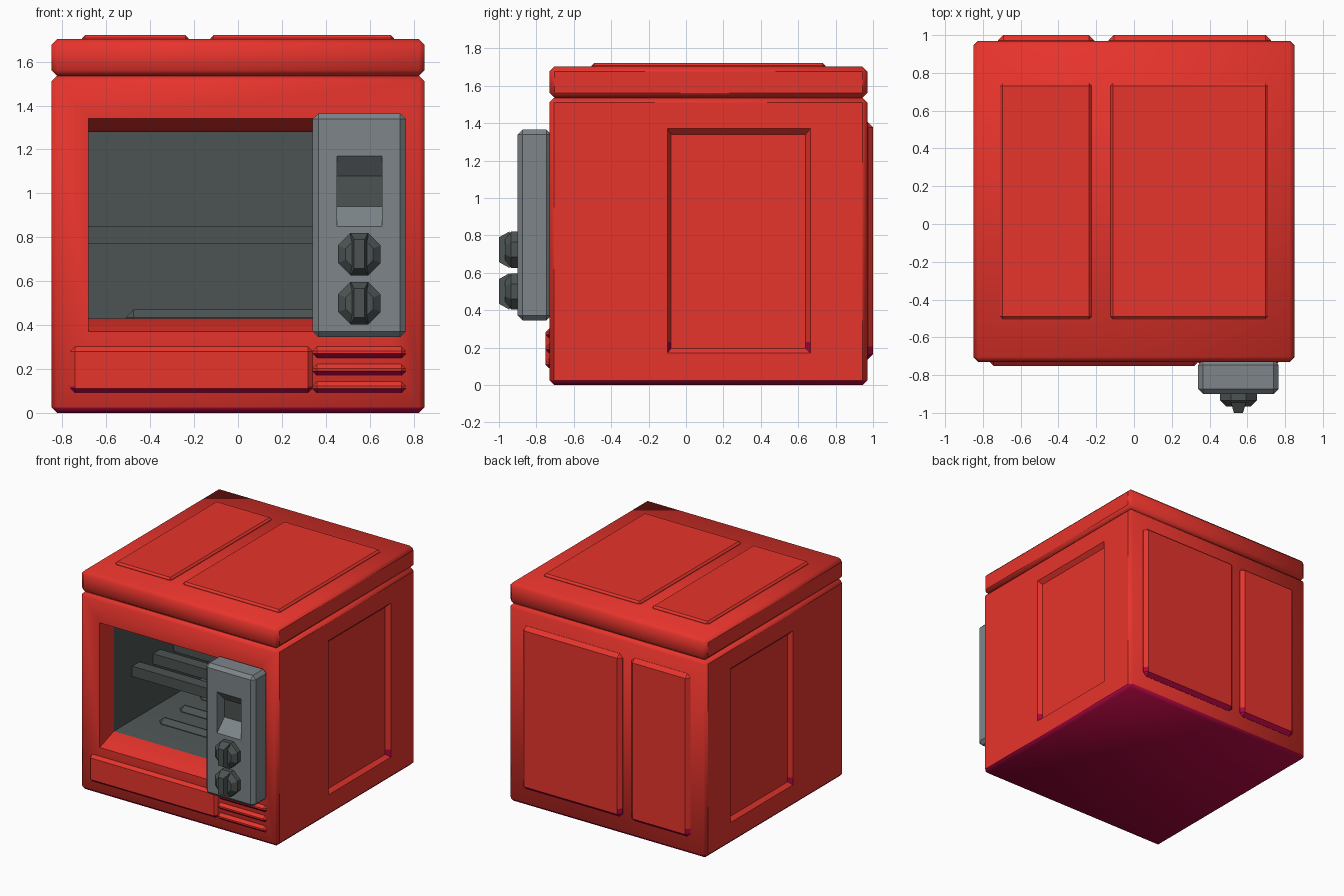
import bpy, bmesh, math
from mathutils import Vector, Matrix

if "Cube" in bpy.data.objects:
    bpy.data.objects.remove(bpy.data.objects["Cube"])


def material(name, rgb):
    m = bpy.data.materials.new(name)
    m.diffuse_color = (*rgb, 1)
    m.use_nodes = True
    m.node_tree.nodes["Principled BSDF"].inputs["Base Color"].default_value = m.diffuse_color
    return m


RED = material("red enamel", (0.80, 0.034, 0.025))
MAROON = material("maroon underside", (0.42, 0.002, 0.052))
GREY = material("light grey", (0.205, 0.235, 0.25))
DARK = material("dark grey", (0.072, 0.087, 0.085))


def new_box(lo, hi, bevel):
    bm = bmesh.new()
    bmesh.ops.create_cube(bm, size=1)
    for v in bm.verts:
        v.co = Vector([lo[i] + (v.co[i] + 0.5) * (hi[i] - lo[i]) for i in range(3)])
    if bevel:
        bmesh.ops.bevel(bm, geom=bm.edges[:], offset=bevel, segments=1,
                        profile=0.5, affect='EDGES')
    return bm


def finish(bm, name, mats, smooth=False):
    bmesh.ops.recalc_face_normals(bm, faces=bm.faces[:])
    if smooth:
        for f in bm.faces:
            f.smooth = abs(f.normal.x) < 0.9
        for e in bm.edges:
            e.smooth = e.calc_face_angle(0) < math.radians(50)
    me = bpy.data.meshes.new(name)
    bm.to_mesh(me)
    bm.free()
    for m in mats:
        me.materials.append(m)
    ob = bpy.data.objects.new(name, me)
    bpy.context.collection.objects.link(ob)
    return ob


def box(name, lo, hi, mat, bevel=0.0, smooth=False):
    return finish(new_box(lo, hi, bevel), name, [mat], smooth)


def cut_at(bm, faces, z):
    """Split the given faces along a horizontal line."""
    geom = list(faces) + list({e for f in faces for e in f.edges}) \
        + list({v for f in faces for v in f.verts})
    bmesh.ops.bisect_plane(bm, geom=geom, plane_co=(0, 0, z), plane_no=(0, 0, 1))


def plate(name, lo, hi, bevel, corner=0.0):
    """Raised red plate, maroon underneath and on the lowest bit of its sloped sides."""
    bm = new_box(lo, hi, bevel)
    if corner:
        cut_at(bm, bm.faces[:], lo[2] + corner)
    bm.normal_update()
    for f in bm.faces:
        low = f.calc_center_median().z < lo[2] + corner and abs(f.normal.x) > 0.5
        f.material_index = int(f.normal.z < -0.3 or low)
    finish(bm, name, [RED, MAROON])


def sink(bm, axis, sign, steps):
    """Sink the outermost face along an axis through a series of rectangles.
    Each step: (u0, u1, v0, v1, position on axis, wall material, floor material)."""
    f = max((f for f in bm.faces if f.normal[axis] * sign > 0.9),
            key=lambda f: f.calc_area())
    a, b = [i for i in range(3) if i != axis]
    for u0, u1, v0, v1, pos, wall, floor in steps:
        ring = bmesh.ops.inset_individual(bm, faces=[f], thickness=0.01, depth=0)['faces']
        c = f.calc_center_median()
        for v in f.verts:
            u, w = (u0 if v.co[a] < c[a] else u1), (v0 if v.co[b] < c[b] else v1)
            v.co[axis], v.co[a], v.co[b] = pos, u, w
        for r in ring:
            r.material_index = wall
        f.material_index = floor
    return ring


# Cabinet with the oven chamber and a sunken panel on each side
bm = new_box((-0.85, -0.73, 0), (0.85, 0.97, 1.535), 0.025)
bm.normal_update()
for f in bm.faces:
    f.material_index = 2 if f.normal.z < -0.3 else 0
sink(bm, 1, -1, [(-0.68, 0.68, 0.37, 1.34, -0.73, 0, 0),
                 (-0.68, 0.68, 0.43, 1.28, -0.555, 0, 1),
                 (-0.68, 0.68, 0.43, 1.28, 0.60, 1, 1)])
for s in (-1, 1):
    ring = sink(bm, 0, s, [(-0.10, 0.665, 0.17, 1.37, s * 0.85, 0, 0),
                           (-0.08, 0.64, 0.195, 1.34, s * 0.82, 0, 0)])
    bm.normal_update()
    cut_at(bm, [f for f in ring if abs(f.normal.y) > 0.3], 0.23)
bm.normal_update()
for f in bm.faces:
    # lowest bit of the sunken panels' upright walls
    if abs(f.normal.y) > 0.3 and abs(f.normal.x) > 0.3 and 0.16 < f.calc_center_median().z < 0.23:
        f.material_index = 2
finish(bm, "cabinet", [RED, DARK, MAROON], True)

# Lid
box("lid", (-0.85, -0.73, 1.535), (0.85, 0.97, 1.703), RED, 0.027, True)

# Raised panels on the top and back
for side, x0, x1 in (("left", -0.71, -0.225), ("right", -0.125, 0.71)):
    box("top_panel_" + side, (x0, -0.505, 1.66), (x1, 0.745, 1.721), RED, 0.014)
    plate("back_panel_" + side, (x0 - 0.01, 0.92, 0.135), (x1 + 0.015, 1.0, 1.405), 0.028, 0.07)

# Front plate and vent slats below the opening
plate("front_plate", (-0.765, -0.752, 0.09), (0.34, -0.70, 0.302), 0.022, 0.03)
for i in range(3):
    z = 0.09 + 0.08 * i
    plate("vent_slat_%d" % (i + 1), (0.34, -0.752, z), (0.765, -0.70, z + 0.052), 0.02)

# Heating rods and floor grill bars inside the chamber
for i in range(3):
    y = -0.33 + 0.255 * i
    box("heating_rod_%d" % (i + 1), (-0.69, y, 0.77), (0.69, y + 0.09, 0.85), DARK)
    y = -0.27 + 0.25 * i
    box("grill_bar_%d" % (i + 1), (-0.51, y, 0.38), (0.51, y + 0.08, 0.47), DARK, 0.035)

# Control panel with a sunken display
bm = new_box((0.34, -0.9, 0.345), (0.765, -0.72, 1.365), 0.026)
bm.normal_update()
sink(bm, 1, -1, [(0.45, 0.655, 0.85, 1.17, -0.9, 0, 0),
                 (0.45, 0.655, 0.94, 1.08, -0.81, 0, 1)])
finish(bm, "control_panel", [GREY, DARK])

# Octagonal knobs, each with a tapered grip ridge
for i, z in enumerate((0.50, 0.723)):
    bm = bmesh.new()
    for r1, r2, y0, y1 in ((0.105, 0.105, -0.89, -0.935), (0.105, 0.068, -0.935, -0.967)):
        mat = (Matrix.Translation((0.553, (y0 + y1) / 2, z))
               @ Matrix.Rotation(math.pi / 2, 4, 'X')
               @ Matrix.Rotation(math.pi / 8, 4, 'Z'))
        bmesh.ops.create_cone(bm, cap_ends=True, segments=8, radius1=r1, radius2=r2,
                              depth=y0 - y1, matrix=mat)
    finish(bm, "knob_%d" % (i + 1), [DARK])
    bm = new_box((-0.04, -1.0, -0.097), (0.04, -0.945, 0.097), 0)
    for v in bm.verts:
        if v.co.y < -0.99:
            v.co.x, v.co.z = v.co.x * 0.6, v.co.z * 0.68
        v.co += Vector((0.553, 0, z))
    finish(bm, "knob_grip_%d" % (i + 1), [DARK])
